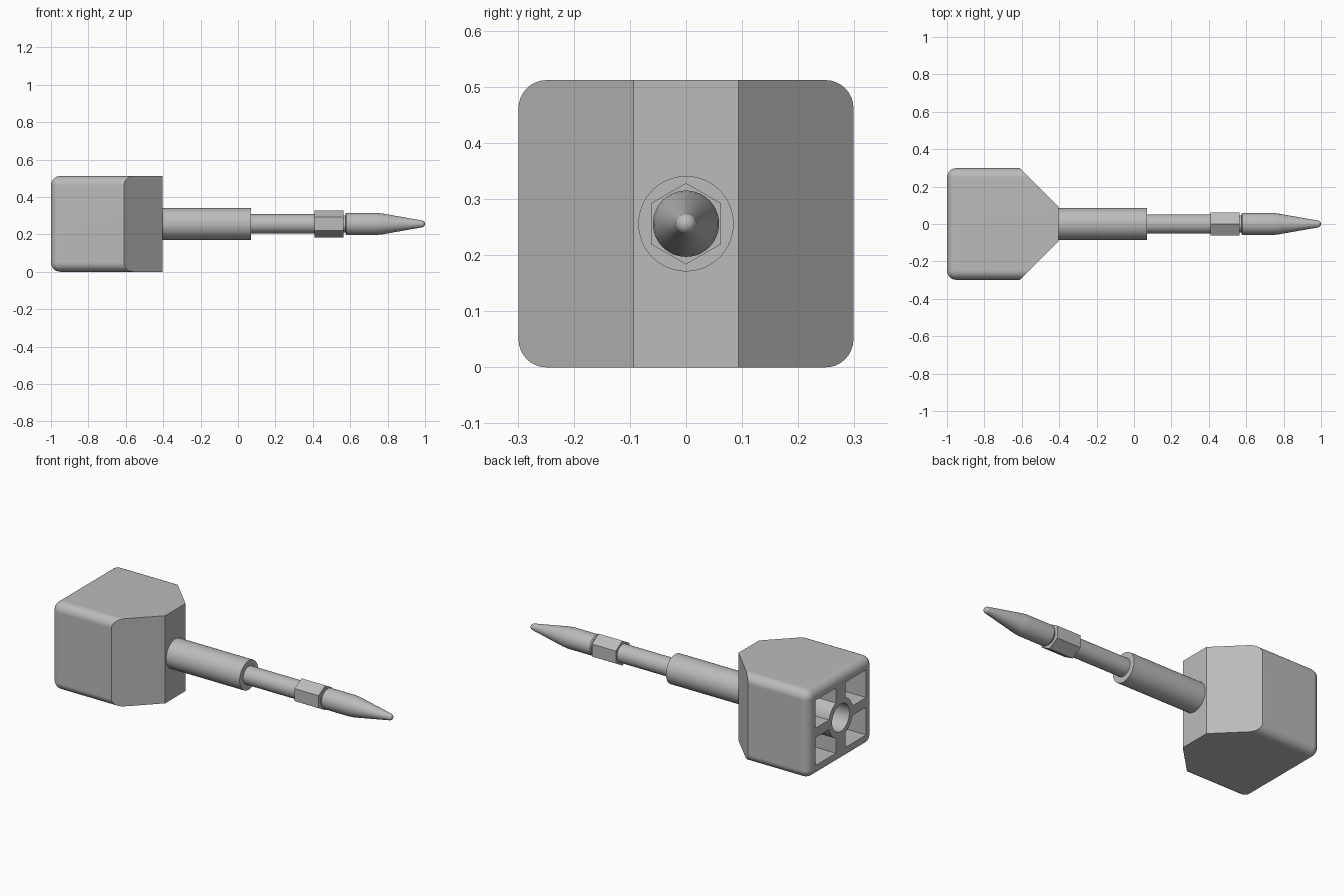
import bpy, bmesh, math
from mathutils import Vector

if "Cube" in bpy.data.objects:
    bpy.data.objects.remove(bpy.data.objects["Cube"], do_unlink=True)

CZ = 0.256           # height of the shaft axis
BACK, FRONT = -1.0, -0.405

steel = bpy.data.materials.new("plain grey")
steel.use_nodes = True
GREY = (0.5, 0.5, 0.5, 1)
steel.diffuse_color = GREY
steel.node_tree.nodes["Principled BSDF"].inputs["Base Color"].default_value = GREY


def make(name, bm):
    bmesh.ops.recalc_face_normals(bm, faces=bm.faces)
    mesh = bpy.data.meshes.new(name)
    bm.to_mesh(mesh)
    bm.free()
    mesh.materials.append(steel)
    ob = bpy.data.objects.new(name, mesh)
    bpy.context.collection.objects.link(ob)
    return ob


def activate(ob):
    bpy.ops.object.select_all(action='DESELECT')
    ob.select_set(True)
    bpy.context.view_layer.objects.active = ob


def smooth(ob):
    activate(ob)
    bpy.ops.object.shade_smooth_by_angle(angle=math.radians(28))


def lathe(name, profile, sides=64):
    """Closed solid turned about the x axis from (x, radius) pairs."""
    bm = bmesh.new()
    rings = []
    for x, r in profile:
        angles = [2 * math.pi * i / sides for i in range(sides)]
        rings.append([bm.verts.new((x, r * math.sin(a), CZ + r * math.cos(a))) for a in angles])
    for a, b in zip(rings, rings[1:]):
        for i in range(sides):
            j = (i + 1) % sides
            bm.faces.new((a[i], a[j], b[j], b[i]))
    bm.faces.new(rings[0])
    bm.faces.new(rings[-1])
    return make(name, bm)


def prism(name, outline, x0, x1):
    """Outline of (y, z) points pushed along x."""
    bm = bmesh.new()
    face = bm.faces.new([bm.verts.new((x0, y, CZ + z)) for y, z in outline])
    out = bmesh.ops.extrude_face_region(bm, geom=[face])
    moved = [v for v in out["geom"] if isinstance(v, bmesh.types.BMVert)]
    bmesh.ops.translate(bm, verts=moved, vec=(x1 - x0, 0, 0))
    return make(name, bm)


# Block head: box with rounded edges, all but the front rim
bm = bmesh.new()
bmesh.ops.create_cube(bm, size=1)
for v in bm.verts:
    v.co = ((FRONT + BACK) / 2 + v.co.x * (FRONT - BACK), v.co.y * 0.597, CZ + v.co.z * 0.512)
rounded = [e for e in bm.edges if min(v.co.x for v in e.verts) < -0.9]
bmesh.ops.bevel(bm, geom=rounded, offset=0.05, segments=8, profile=0.5, affect='EDGES')
# Slanted cheeks towards the shaft
for side in (1, -1):
    geom = bm.verts[:] + bm.edges[:] + bm.faces[:]
    bmesh.ops.bisect_plane(bm, geom=geom, plane_co=(FRONT, side * 0.094, 0),
                           plane_no=Vector((1, side, 0)).normalized(), clear_outer=True)
    bmesh.ops.holes_fill(bm, edges=[e for e in bm.edges if e.is_boundary])
head = make("block_head", bm)

# Back recesses: four pockets round a central bore
cutters = [lathe("bore_cutter", [(BACK - 0.05, 0.08), (-0.55, 0.08)], 48)]
GAP_Y, GAP_Z, BOSS = 0.045, 0.028, 0.112
start, end = math.asin(GAP_Z / BOSS), math.acos(GAP_Y / BOSS)
arc = [start + (end - start) * i / 8 for i in range(9)]
pocket = [(BOSS * math.cos(a), BOSS * math.sin(a)) for a in arc]
pocket += [(GAP_Y, 0.19), (0.235, 0.19), (0.235, GAP_Z)]
for sy in (1, -1):
    for sz in (1, -1):
        cutters.append(prism("pocket_cutter", [(y * sy, z * sz) for y, z in pocket],
                             BACK - 0.05, -0.6))
for cutter in cutters:
    activate(head)
    cut = head.modifiers.new("cut", 'BOOLEAN')
    cut.operation, cut.solver, cut.object = 'DIFFERENCE', 'EXACT', cutter
    bpy.ops.object.modifier_apply(modifier=cut.name)
    bpy.data.objects.remove(cutter, do_unlink=True)
smooth(head)
head.modifiers.new("flat_faces", 'WEIGHTED_NORMAL').keep_sharp = True

# Shaft: thick sleeve, thin rod, hexagonal nut and a short neck
smooth(lathe("sleeve", [(FRONT - 0.02, 0.085), (0.07, 0.085)]))
smooth(lathe("rod", [(0.05, 0.052), (0.43, 0.052)]))
lathe("hex_nut", [(0.41, 0.0725), (0.565, 0.0725)], 6)
smooth(lathe("neck", [(0.55, 0.045), (0.59, 0.045)]))

# Pointed tip with a rounded nose
nose = [(0.98 + 0.02 * math.sin(a), 0.019 * math.cos(a))
        for a in (math.radians(d) for d in range(15, 90, 12))]
tip = [(0.575, 0.054), (0.581, 0.059), (0.74, 0.059), (0.77, 0.056), (0.98, 0.019)]
smooth(lathe("pointed_tip", tip + nose))
